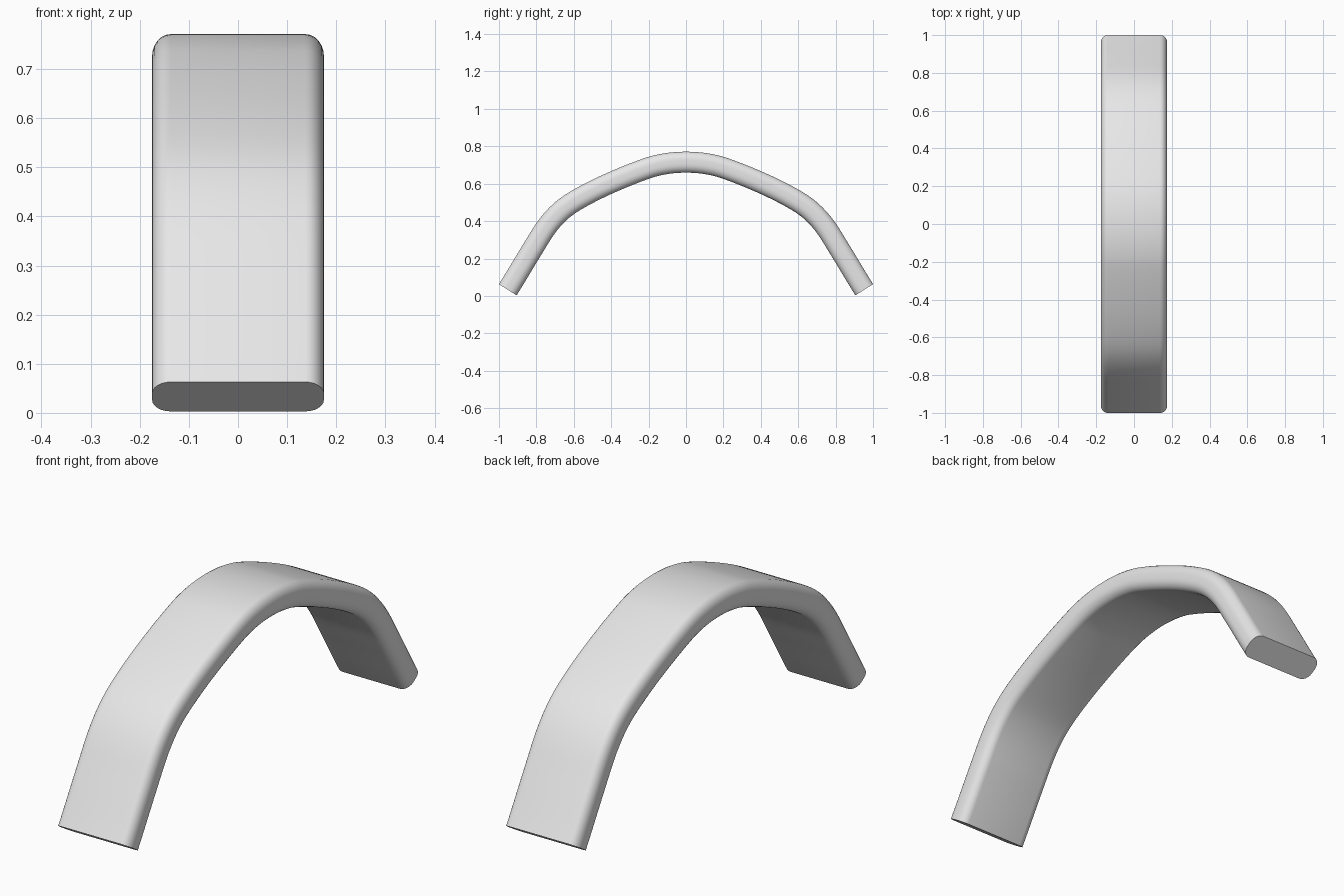
import bpy
import bmesh
from math import cos, sin, pi
from mathutils import Vector
from mathutils.geometry import interpolate_bezier

cube = bpy.data.objects.get("Cube")
if cube:
    bpy.data.objects.remove(cube, do_unlink=True)

HALF_WIDTH, HALF_THICK = 0.175, 0.056
ROUND_X, ROUND_T = 0.038, 0.045
CORNER_STEPS, PATH_STEPS = 6, 6


def arch_path():
    """Smooth centre line in the y-z plane, mirrored front to back."""
    half = [(-0.953, 0.033), (-0.825, 0.243), (-0.74, 0.376), (-0.66, 0.461),
            (-0.56, 0.527), (-0.4, 0.606), (-0.2, 0.685), (-0.1, 0.708)]
    knots = half + [(0, 0.715)] + [(-y, z) for y, z in reversed(half)]
    knots = [Vector((0, y, z)) for y, z in knots]
    tangents = [(b - a).normalized() for a, b in zip(knots, knots[2:])]
    start = Vector((0, 0.535, 0.845)).normalized()
    tangents = [start] + tangents + [Vector((0, start.y, -start.z))]
    path = []
    for i in range(len(knots) - 1):
        a, b = knots[i], knots[i + 1]
        reach = (b - a).length / 3
        path += interpolate_bezier(a, a + tangents[i] * reach,
                                   b - tangents[i + 1] * reach, b,
                                   PATH_STEPS + 1)[:-1]
    return path + [knots[-1]], start


def strap_section():
    """Flat strip with rounded corners: (across, outward) pairs."""
    points = []
    for quarter, (sx, st) in enumerate([(1, 1), (-1, 1), (-1, -1), (1, -1)]):
        for k in range(CORNER_STEPS + 1):
            a = (quarter + k / CORNER_STEPS) * pi / 2
            points.append((sx * (HALF_WIDTH - ROUND_X) + ROUND_X * cos(a),
                           st * (HALF_THICK - ROUND_T) + ROUND_T * sin(a)))
    return points


# Sweep the section along the arch and close both ends
path, start = arch_path()
section = strap_section()
bm = bmesh.new()
rings = []
for i, p in enumerate(path):
    if i == 0:
        t = start
    elif i == len(path) - 1:
        t = Vector((0, start.y, -start.z))
    else:
        t = (path[i + 1] - path[i - 1]).normalized()
    outward = Vector((0, -t.z, t.y))
    rings.append([bm.verts.new(p + Vector((x, 0, 0)) + outward * o)
                  for x, o in section])
for a, b in zip(rings, rings[1:]):
    for j in range(len(section)):
        k = (j + 1) % len(section)
        bm.faces.new((a[j], a[k], b[k], b[j]))
bm.faces.new(rings[0])
bm.faces.new(rings[-1])
bmesh.ops.recalc_face_normals(bm, faces=bm.faces)

mesh = bpy.data.meshes.new("curved_strap")
bm.to_mesh(mesh)
bm.free()
strap = bpy.data.objects.new("curved_strap", mesh)
bpy.context.collection.objects.link(strap)

# Plain grey material
grey = bpy.data.materials.new("light_grey")
grey.use_nodes = True
colour = (0.8, 0.8, 0.8, 1)
grey.diffuse_color = colour
grey.node_tree.nodes["Principled BSDF"].inputs["Base Color"].default_value = colour
mesh.materials.append(grey)

# Smooth surface with crisp end edges
bpy.ops.object.select_all(action="DESELECT")
strap.select_set(True)
bpy.context.view_layer.objects.active = strap
bpy.ops.object.shade_smooth_by_angle(angle=pi / 4)
